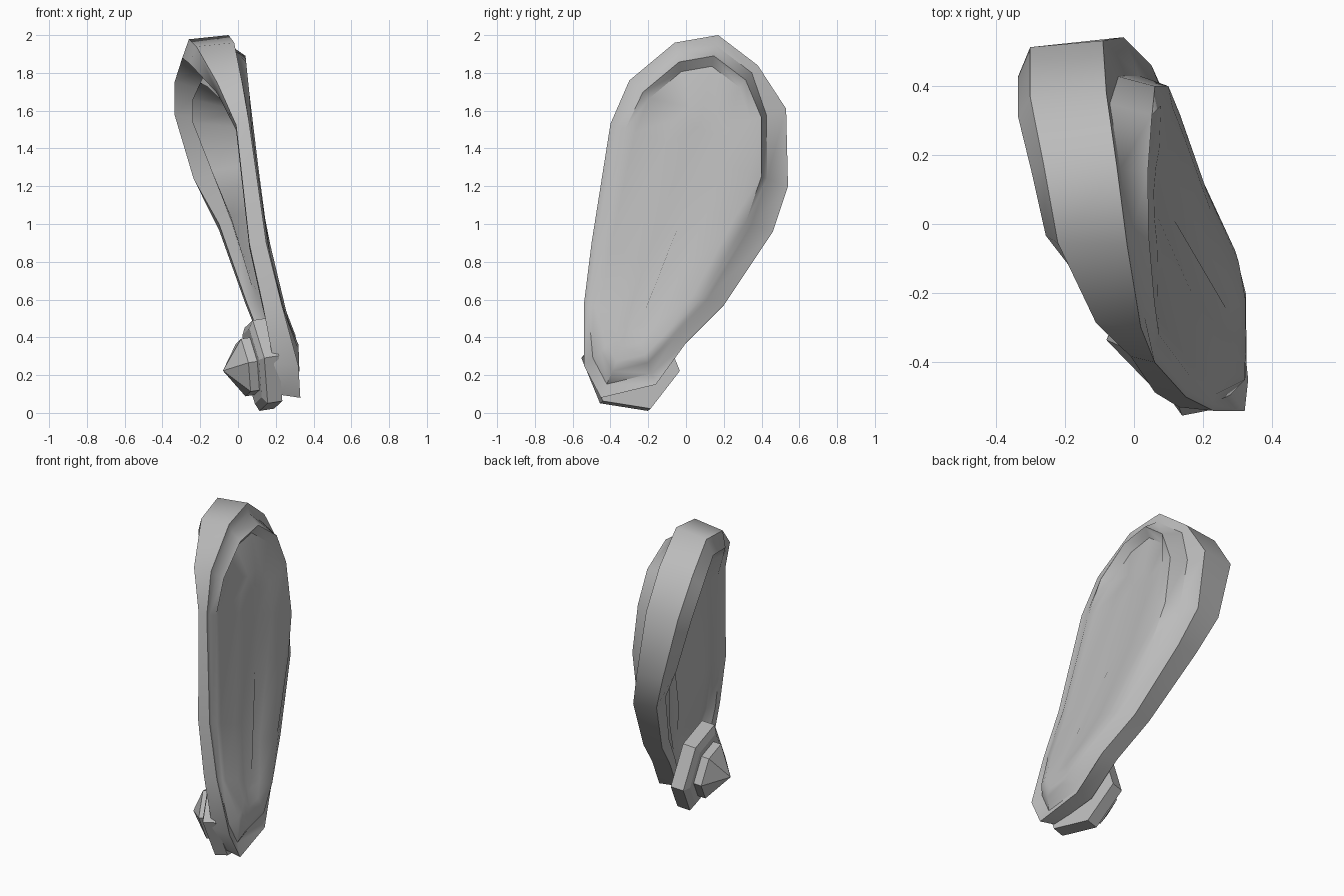
import bpy, bmesh, math
from mathutils import Vector

if "Cube" in bpy.data.objects:
    bpy.data.objects.remove(bpy.data.objects["Cube"])

gray = bpy.data.materials.new("neutral gray")
gray.diffuse_color = (0.5, 0.5, 0.5, 1)
gray.use_nodes = True
gray.node_tree.nodes["Principled BSDF"].inputs["Base Color"].default_value = gray.diffuse_color

# Ear outline, clockwise from the lobe's front:
# y, z, outward (-x) edge, head-side (+x) edge, zone (f front, t top, b back, l lobe)
OUTLINE = [
    (-.54, .25, .19, .32, 'l'), (-.54, .58, .13, .23, 'f'), (-.50, .90, .06, .15, 'f'),
    (-.40, 1.53, -.01, .06, 'f'), (-.30, 1.76, -.11, .02, 't'), (-.06, 1.96, -.22, -.02, 't'),
    (.17, 2.0, -.26, -.05, 't'), (.38, 1.84, -.30, -.08, 't'), (.53, 1.61, -.30, -.09, 'b'),
    (.54, 1.20, -.20, -.03, 'b'), (.46, .96, -.10, .05, 'b'), (.20, .57, .04, .16, 'b'),
    (.0, .37, .12, .24, 'b'), (-.16, .15, .18, .30, 'l'), (-.45, .08, .22, .33, 'l')]
SPINE = (Vector((-.28, .48)), Vector((.06, 1.45)))
# Height and x of the head-side surface
PLATE = [(.08, .33), (.37, .32), (.63, .22), (1.05, .14), (1.4, .095), (1.78, .05), (2.0, .03)]
# Per zone: ring scale and x for the groove inside the rim, the wall top and the plate edge
GROOVE = {'f': (.92, lambda p, b: b - .005), 't': (.90, lambda p, b: b + .01),
          'b': (.78, lambda p, b: b + .045), 'l': (.82, lambda p, b: b - .04)}
WALL = {'f': (.82, lambda p, b: p - .01), 't': (.80, lambda p, b: p),
        'b': (.72, lambda p, b: p - .015), 'l': (.65, lambda p, b: p)}
EDGE = {'f': (.70, lambda p, b: p - .015), 't': (.70, lambda p, b: p - .045),
        'b': (.60, lambda p, b: p), 'l': (.52, lambda p, b: p)}


def plate_x(z):
    for (z0, x0), (z1, x1) in zip(PLATE, PLATE[1:]):
        if z <= z1:
            return x0 + (x1 - x0) * max(0, (z - z0) / (z1 - z0))
    return PLATE[-1][1]


def pull(y, z, s):
    """Pull an outline point toward the spine; s = 1 keeps it, 0 reaches the spine."""
    p, (a, b) = Vector((y, z)), SPINE
    t = min(1, max(0, (p - a).dot(b - a) / (b - a).length_squared))
    return (a + (b - a) * t).lerp(p, s)


def finish(name, bm, angle):
    bmesh.ops.recalc_face_normals(bm, faces=bm.faces)
    me = bpy.data.meshes.new(name)
    bm.to_mesh(me)
    bm.free()
    ob = bpy.data.objects.new(name, me)
    bpy.context.collection.objects.link(ob)
    me.materials.append(gray)
    bpy.ops.object.select_all(action='DESELECT')
    ob.select_set(True)
    bpy.context.view_layer.objects.active = ob
    bpy.ops.object.shade_smooth_by_angle(angle=math.radians(angle))


def loft(bm, rings):
    """Skin closed rings and cap both ends."""
    rings = [[bm.verts.new(p) for p in r] for r in rings]
    for a, b in zip(rings, rings[1:]):
        for i in range(len(a)):
            j = (i + 1) % len(a)
            bm.faces.new((a[i], a[j], b[j], b[i]))
    bm.faces.new(rings[0])
    bm.faces.new(rings[-1])


def ear_ring(s, fx):
    out = []
    for y, z, xa, xb, _ in OUTLINE:
        p = pull(y, z, s)
        out.append((fx(plate_x(p.y), xa, xb), p.x, p.y))
    return out


def zone_ring(zones):
    out = []
    for y, z, _, xb, zone in OUTLINE:
        s, fx = zones[zone]
        p = pull(y, z, s)
        out.append((fx(plate_x(p.y), xb), p.x, p.y))
    return out


# Ear: rings from the hollow's floor, over the rolled rim, to the head side
ear = bmesh.new()
loft(ear, [
    ear_ring(.12, lambda p, a, b: p - .05),                   # hollow floor
    ear_ring(.38, lambda p, a, b: p - .06),
    ear_ring(.54, lambda p, a, b: min(a + .06, p - .06)),     # inner ridge
    ear_ring(.68, lambda p, a, b: a * .5 + b * .5 - .01),     # groove under rim
    ear_ring(.78, lambda p, a, b: a - .035 * (a < -.15)),     # rim lip
    ear_ring(.96, lambda p, a, b: a),
    ear_ring(1, lambda p, a, b: b),                           # outer band
    zone_ring(GROOVE), zone_ring(WALL), zone_ring(EDGE),      # head-side swell
    ear_ring(.33, lambda p, a, b: p - .01),
    ear_ring(.12, lambda p, a, b: p - .015)])
finish("ear", ear, 48)

# Earring: tilted hexagonal plate with a smaller pointed stone
AXIS = Vector((-.97, -.19, -.15)).normalized()
UP = (Vector((0, 0, 1)) - AXIS * AXIS.z).normalized()
SIDE = AXIS.cross(UP)
SIDE *= 1 if SIDE.y > 0 else -1
CENTER = Vector((.125, -.295, .255))


def stud(name, profile):
    bm = bmesh.new()
    loft(bm, [[CENTER + AXIS * d + (SIDE * math.cos(t) + UP * math.sin(t)) * r
               for t in (math.radians(-69 + 60 * k) for k in range(6))]
              for d, r in profile])
    finish(name, bm, 10)


stud("earring_plate", [(-.05, .26), (.03, .26), (.052, .215)])
stud("earring_stone", [(.045, .165), (.10, .165), (.21, .002)])
